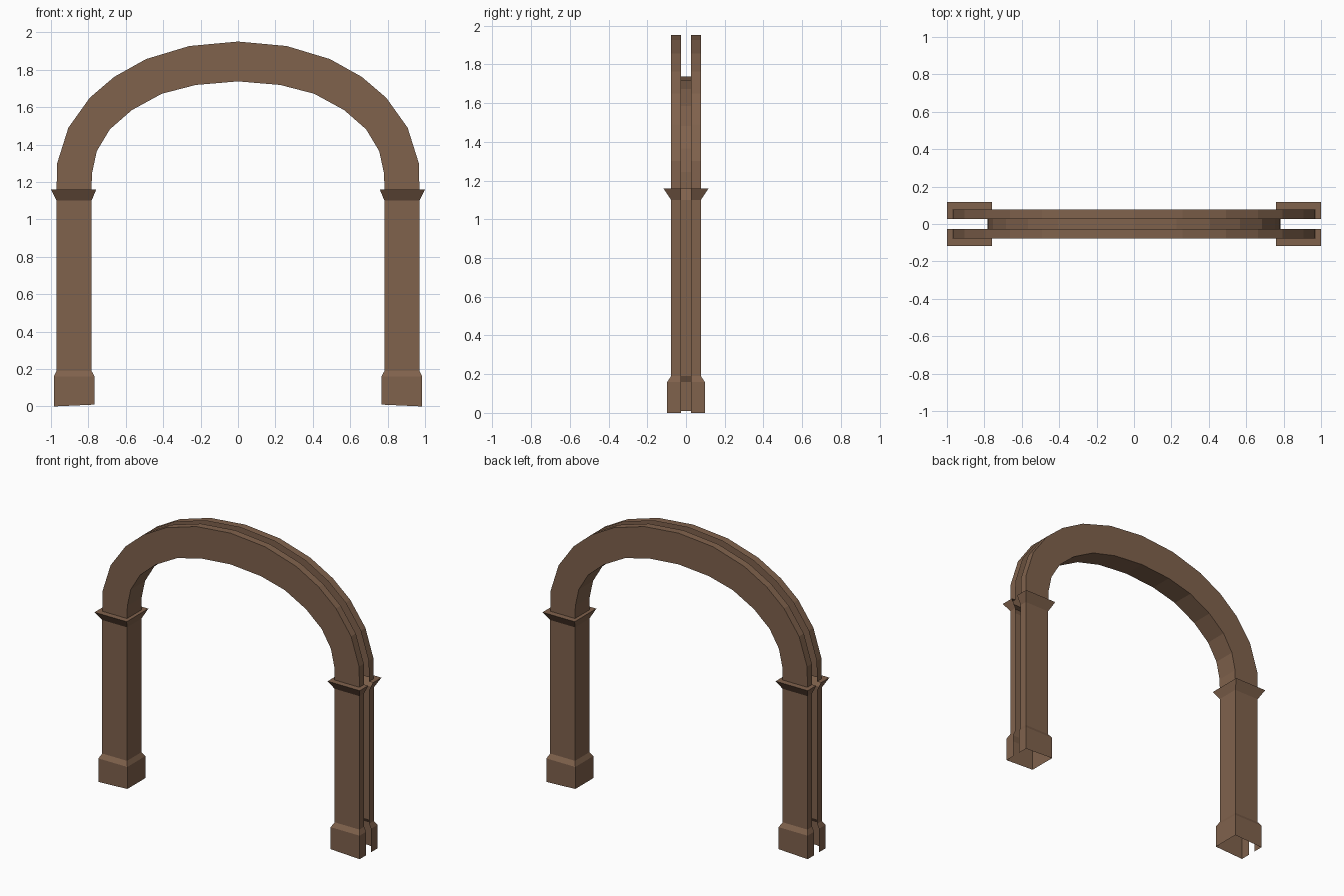
import bpy, bmesh

if "Cube" in bpy.data.objects:
    bpy.data.objects.remove(bpy.data.objects["Cube"])

SLOT = 0.026      # half width of the slot along the outer side
WALL = 0.077      # half depth of shaft and arch

brown = bpy.data.materials.new("brown_wood")
brown.diffuse_color = (0.216, 0.122, 0.073, 1)
brown.use_nodes = True
brown.node_tree.nodes["Principled BSDF"].inputs["Base Color"].default_value = brown.diffuse_color


def section(bm, outer, inner, w):
    """C-shaped cross-section, open at the slot on the outer side."""
    (xo, zo), (xi, zi) = outer, inner
    pts = [(xo, -SLOT, zo), (xo, -w, zo), (xi, -w, zi),
           (xi, w, zi), (xo, w, zo), (xo, SLOT, zo)]
    return [bm.verts.new(p) for p in pts]


def loft(name, sections):
    """Skin a hollow slotted shell through the sections and mirror it in x."""
    bm = bmesh.new()
    rows = [section(bm, *s) for s in sections]
    for a, b in zip(rows, rows[1:]):
        for i in range(5):
            bm.faces.new((a[i], b[i], b[i + 1], a[i + 1]))
    me = bpy.data.meshes.new(name)
    bm.normal_update()
    # make the front wall face -y
    if bm.faces[:][1].normal.y > 0:
        bmesh.ops.reverse_faces(bm, faces=bm.faces[:])
    bm.to_mesh(me)
    bm.free()
    me.materials.append(brown)
    ob = bpy.data.objects.new(name, me)
    bpy.context.collection.objects.link(ob)
    mod = ob.modifiers.new("mirror", 'MIRROR')
    mod.use_axis[0] = True
    return ob


def level(xo, xi, z, w):
    return ((xo, z), (xi, z), w)


# plinth at the foot of each leg, its floor edge slightly tilted
loft("leg_base", [((0.985, 0.0), (0.767, 0.01), 0.097),
                  level(0.985, 0.767, 0.16, 0.097),
                  level(0.97, 0.783, 0.19, WALL)])

# straight shaft
loft("leg_shaft", [level(0.97, 0.783, 0.19, WALL),
                   level(0.97, 0.783, 1.10, WALL)])

# flared capital with a flat ledge
loft("leg_capital", [level(0.97, 0.783, 1.10, WALL),
                     level(1.0, 0.758, 1.16, 0.117),
                     level(0.97, 0.783, 1.16, WALL)])

# arch: matching outer and inner curve points from springing to crown
outer = [(0.97, 1.16), (0.967, 1.30), (0.907, 1.49), (0.793, 1.65),
         (0.662, 1.762), (0.492, 1.857), (0.26, 1.927), (0.0, 1.951)]
inner = [(0.783, 1.16), (0.781, 1.245), (0.755, 1.365), (0.685, 1.482),
         (0.567, 1.585), (0.407, 1.672), (0.226, 1.719), (0.0, 1.738)]
loft("arch", [(o, i, WALL) for o, i in zip(outer, inner)])
